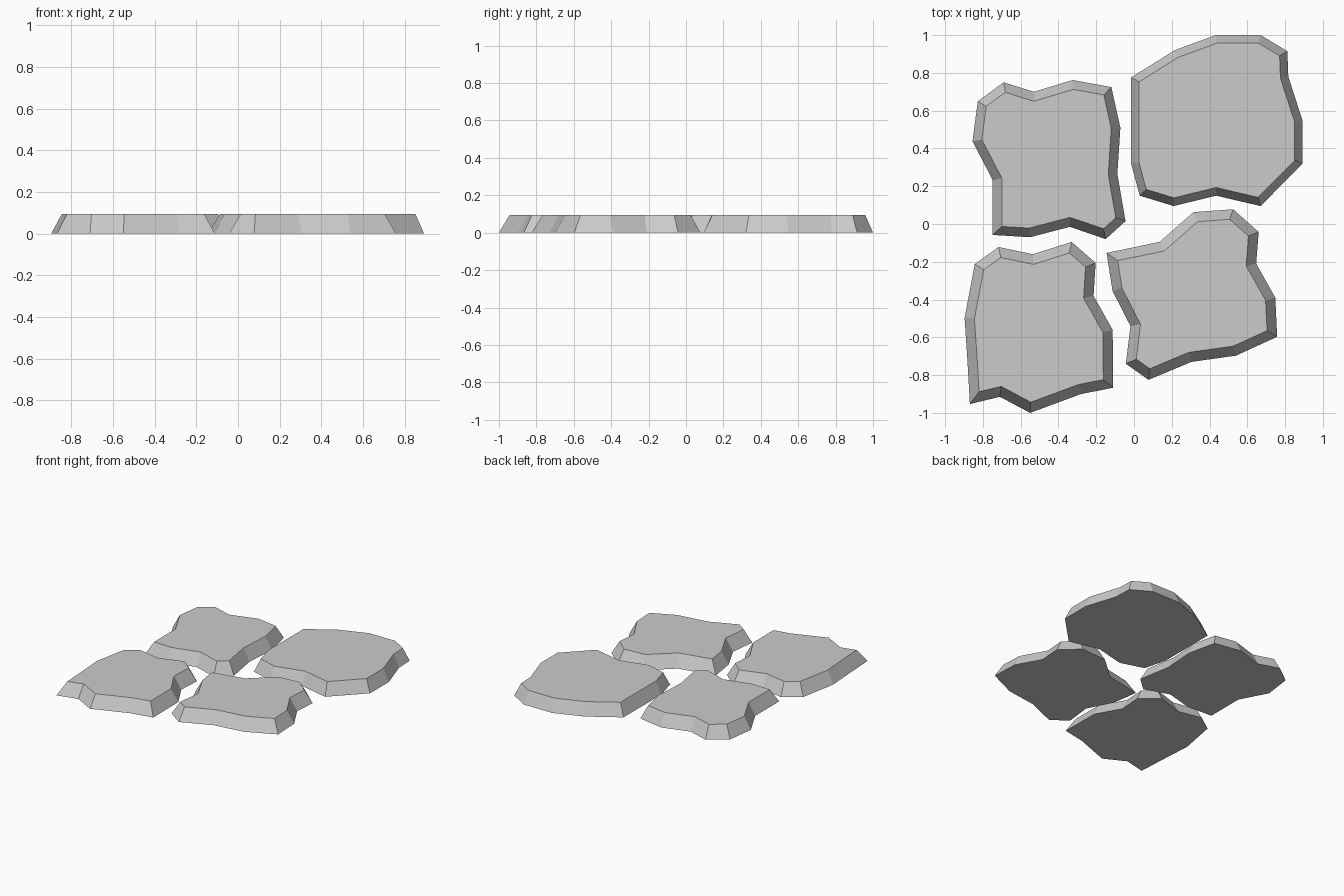
import bpy, bmesh
from mathutils import Vector

if "Cube" in bpy.data.objects:
    bpy.data.objects.remove(bpy.data.objects["Cube"])

HEIGHT = 0.095


def inset_outline(points, amount):
    """Mitred inward offset of a clockwise outline."""
    result = []
    for i, p in enumerate(points):
        a = (p - points[i - 1]).normalized()
        b = (points[(i + 1) % len(points)] - p).normalized()
        na, nb = Vector((a.y, -a.x)), Vector((b.y, -b.x))
        result.append(p + (na + nb) * amount / (1 + na.dot(nb)))
    return result


def make_stone(name, outline, inset):
    base = [Vector(p) for p in outline]
    top = inset_outline(base, inset)
    bm = bmesh.new()
    low = [bm.verts.new((p.x, p.y, 0)) for p in base]
    high = [bm.verts.new((p.x, p.y, HEIGHT)) for p in top]
    bm.faces.new(low)
    bm.faces.new(high[::-1])
    n = len(low)
    for i in range(n):
        j = (i + 1) % n
        bm.faces.new((low[j], low[i], high[i], high[j]))
    bmesh.ops.recalc_face_normals(bm, faces=bm.faces[:])
    mesh = bpy.data.meshes.new(name)
    bm.to_mesh(mesh)
    bm.free()
    bpy.context.collection.objects.link(bpy.data.objects.new(name, mesh))


# Back left paving stone
make_stone("stone_back_left", [
    (-.69, .75), (-.53, .70), (-.325, .762), (-.12, .725), (-.072, .51),
    (-.088, .265), (-.045, .015), (-.15, -.08), (-.34, -.015), (-.55, -.07),
    (-.748, -.058), (-.748, .232), (-.855, .438), (-.827, .65)], 0.048)

# Back right paving stone
make_stone("stone_back_right", [
    (.215, .92), (.433, 1), (.67, 1), (.812, .915), (.817, .78),
    (.893, .545), (.893, .32), (.67, .095), (.435, .15), (.21, .095),
    (.03, .15), (-.015, .32), (-.015, .776)], 0.042)

# Front left paving stone
make_stone("stone_front_left", [
    (-.717, -.122), (-.535, -.16), (-.33, -.095), (-.203, -.206),
    (-.214, -.38), (-.113, -.56), (-.11, -.867), (-.28, -.9), (-.55, -1),
    (-.71, -.915), (-.869, -.953), (-.882, -.72), (-.897, -.497),
    (-.843, -.212)], 0.052)

# Front right paving stone
make_stone("stone_front_right", [
    (.135, -.095), (.315, .063), (.525, .078), (.66, -.042), (.647, -.21),
    (.748, -.39), (.758, -.597), (.54, -.697), (.304, -.73), (.077, -.825),
    (-.043, -.74), (-.019, -.54), (-.114, -.354), (-.145, -.153)], 0.052)
